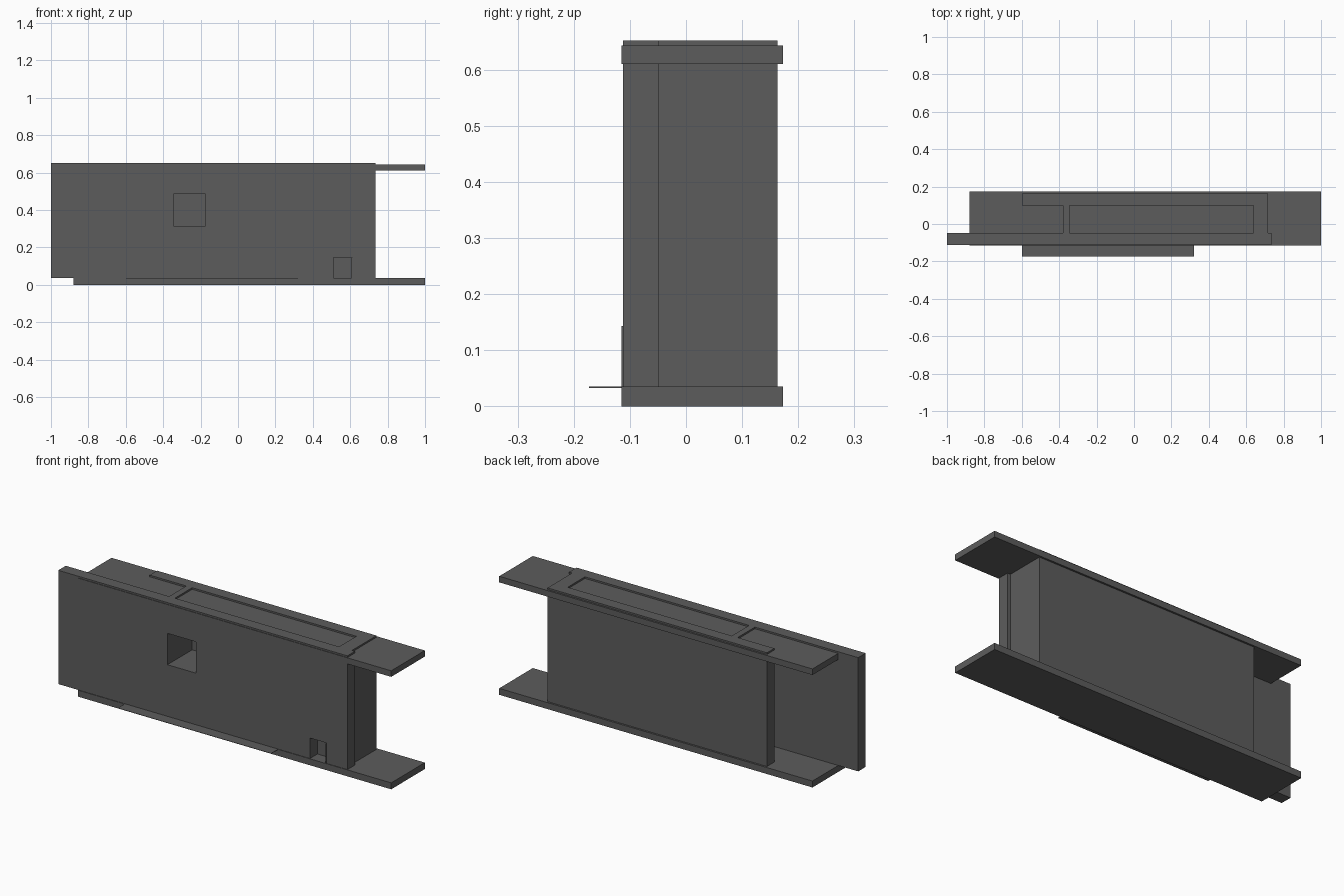
import bpy, bmesh

cube = bpy.data.objects.get("Cube")
if cube:
    bpy.data.objects.remove(cube, do_unlink=True)

grey = bpy.data.materials.new("dark_grey")
grey.use_nodes = True
colour = (0.108, 0.108, 0.108, 1)
grey.diffuse_color = colour
grey.node_tree.nodes["Principled BSDF"].inputs["Base Color"].default_value = colour


def extrude(name, outline, z0, z1):
    """Extrude a flat outline from z0 up to z1."""
    bm = bmesh.new()
    base = bm.faces.new([bm.verts.new((x, y, z0)) for x, y in outline])
    top = bmesh.ops.extrude_face_region(bm, geom=[base])["geom"]
    verts = [v for v in top if isinstance(v, bmesh.types.BMVert)]
    bmesh.ops.translate(bm, verts=verts, vec=(0, 0, z1 - z0))
    bmesh.ops.recalc_face_normals(bm, faces=bm.faces)
    mesh = bpy.data.meshes.new(name)
    bm.to_mesh(mesh)
    bm.free()
    mesh.materials.append(grey)
    obj = bpy.data.objects.new(name, mesh)
    bpy.context.collection.objects.link(obj)
    return obj


def box(name, x0, x1, y0, y1, z0, z1):
    return extrude(name, [(x0, y0), (x1, y0), (x1, y1), (x0, y1)], z0, z1)


def cut(target, cutter):
    """Subtract the cutter, then discard it."""
    cutter.hide_render = True
    mod = target.modifiers.new("opening", 'BOOLEAN')
    mod.operation = 'DIFFERENCE'
    mod.solver = 'EXACT'
    mod.object = cutter
    bpy.context.view_layer.objects.active = target
    bpy.ops.object.modifier_apply(modifier=mod.name)
    bpy.data.objects.remove(cutter, do_unlink=True)


FLOOR, ROOF = 0.035, 0.652
FRONT, INNER, BACK_IN, BACK = -0.112, -0.048, 0.1, 0.163

# Floor and roof slabs
for name, z0, z1 in (("floor_slab", 0, FLOOR), ("roof_slab", 0.61, 0.643)):
    box(name, -0.88, 1, -0.115, 0.173, z0, z1)

# Front wall with a window and a doorway
front_wall = box("front_wall", -1, 0.735, FRONT, INNER, FLOOR, ROOF)
cut(front_wall, box("window_cutter", -0.345, -0.175, -0.2, 0, 0.315, 0.485))
cut(front_wall, box("door_cutter", 0.51, 0.61, -0.2, 0, 0, 0.146))

# Back and end walls with a partition between the two rooms
extrude("back_walls", [
    (-0.6, BACK), (-0.6, BACK_IN), (-0.38, BACK_IN), (-0.38, INNER),
    (-0.345, INNER), (-0.345, BACK_IN), (0.64, BACK_IN), (0.64, INNER),
    (0.717, INNER), (0.717, BACK)], FLOOR, ROOF)

# Window ledge, door panel and door jamb
box("window_ledge", -0.345, -0.175, INNER, BACK_IN, 0.305, 0.315)
box("door_panel", 0.5, 0.62, INNER, INNER + 0.008, FLOOR, 0.16)
box("door_jamb", 0.606, 0.61, -0.115, INNER, FLOOR, 0.143)

# Thin front step
box("front_step", -0.6, 0.32, -0.173, -0.112, 0.033, FLOOR)
